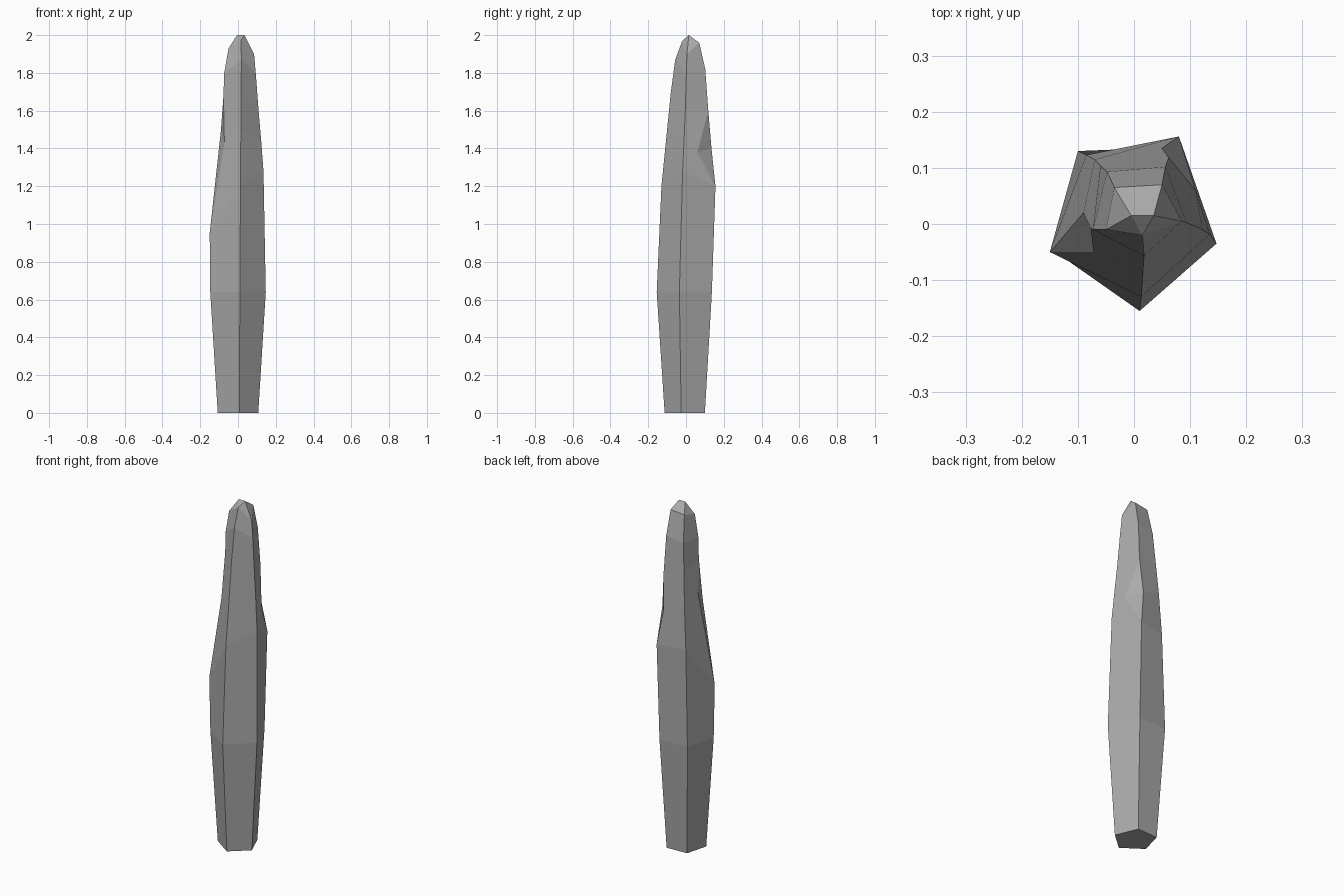
import bpy
import bmesh

old_cube = bpy.data.objects.get("Cube")
if old_cube:
    bpy.data.objects.remove(old_cube, do_unlink=True)

# Stone colour
stone = bpy.data.materials.new("stone grey")
stone.use_nodes = True
grey = (0.4, 0.4, 0.4, 1)
stone.diffuse_color = grey
stone.node_tree.nodes["Principled BSDF"].inputs["Base Color"].default_value = grey

# Each ridge runs upward: belly, shoulder, chip, neck, upper, crown, tip
front_ridge = [(.01, -.155, .64), (.013, -.13, 1.2), (.015, -.1, 1.5), (.016, -.08, 1.7),
               (.018, -.057, 1.87), (.015, -.02, 1.97), (.015, -.02, 1.97)]
left_ridge = [(.147, -.035, .64), (.135, -.018, 1.28), (.122, -.01, 1.45), (.109, -.004, 1.6),
              (.094, .002, 1.8), (.085, .005, 1.9), (.035, .015, 2)]
back_left_ridge = [(.075, .137, .64), (.08, .156, 1.2), (.11, .06, 1.38), (.062, .118, 1.6),
                   (.056, .102, 1.82), (.05, .07, 1.96), (.035, .015, 2)]
back_right_ridge = [(-.1, .13, .64), (-.085, .123, 1.2), (-.07, .115, 1.45), (-.06, .104, 1.62),
                    (-.048, .093, 1.8), (-.035, .065, 1.95), (-.005, .015, 2)]
right_ridge = [(-.147, -.045, .64), (-.15, -.05, .95), (-.09, .02, 1.5), (-.077, -.008, 1.68),
               (-.073, -.01, 1.8), (-.05, -.01, 1.93), (-.005, .015, 2)]


def chipped(ridge, other_side):
    """Copy a ridge that parts from the first only at the chip."""
    return [other_side if i == 2 else point for i, point in enumerate(ridge)]


ridges = [front_ridge, left_ridge,
          back_left_ridge, chipped(back_left_ridge, (.05, .135, 1.4)),
          back_right_ridge,
          right_ridge, chipped(right_ridge, (-.072, -.05, 1.43))]


def with_foot(ridge):
    """Taper the belly corner inward down to the ground."""
    x, y, z = ridge[0]
    return [(x * .73, y * .73, 0)] + ridge


ridges = [with_foot(ridge) for ridge in ridges]

bm = bmesh.new()
corners = {}


def corner(point):
    if point not in corners:
        corners[point] = bm.verts.new(point)
    return corners[point]


def add_face(points):
    verts = list(dict.fromkeys(corner(p) for p in points))
    if len(verts) > 2 and not bm.faces.get(verts):
        bm.faces.new(verts)


# Walls between neighbouring ridges, then the foot and the tip
for a, b in zip(ridges, ridges[1:] + ridges[:1]):
    for i in range(len(a) - 1):
        add_face((a[i], b[i], b[i + 1], a[i + 1]))
add_face([ridge[0] for ridge in reversed(ridges)])
add_face([ridge[-1] for ridge in ridges])
bmesh.ops.recalc_face_normals(bm, faces=bm.faces)

mesh = bpy.data.meshes.new("stone_pillar")
bm.to_mesh(mesh)
bm.free()
mesh.materials.append(stone)
pillar = bpy.data.objects.new("stone_pillar", mesh)
bpy.context.collection.objects.link(pillar)
